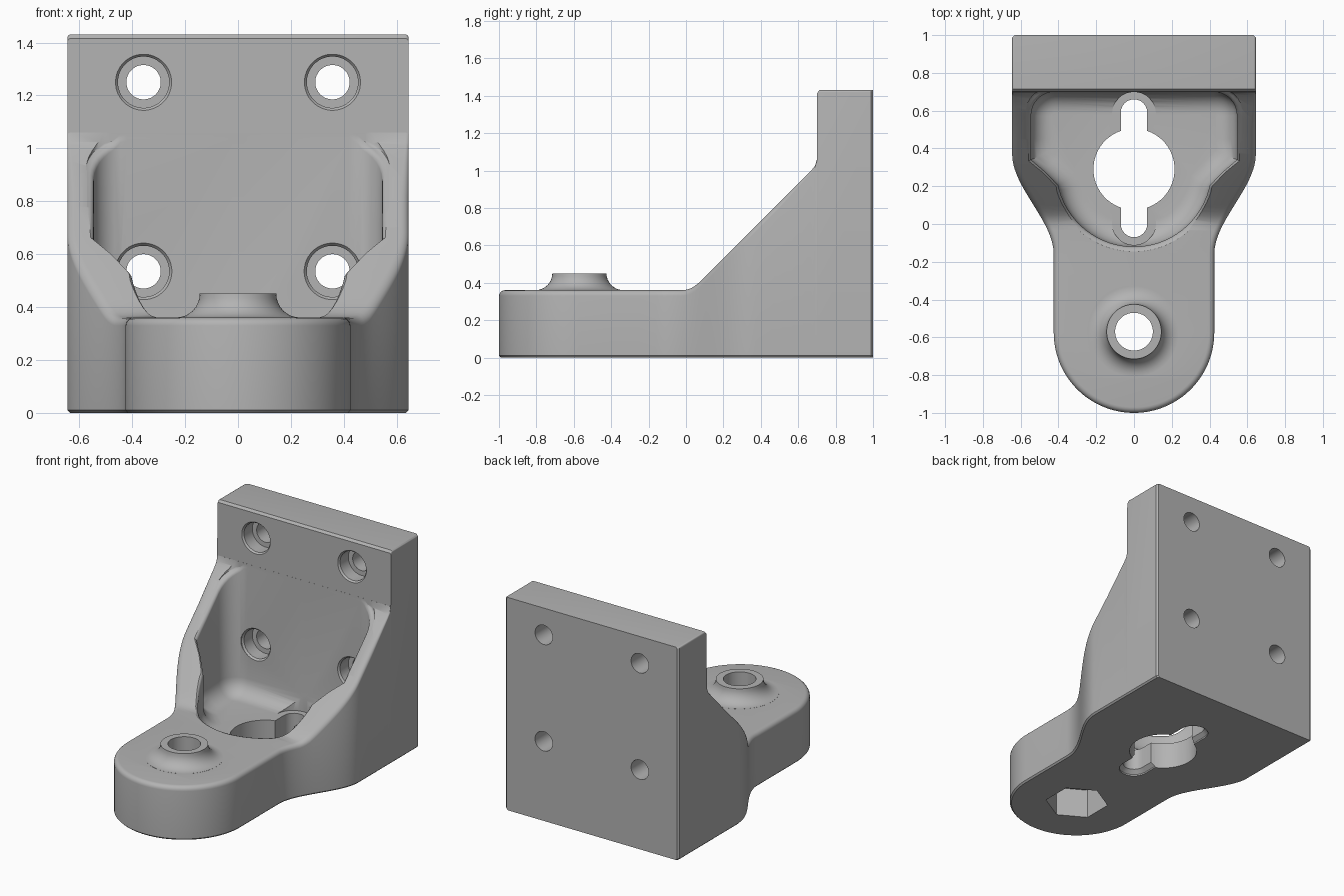
import bpy, bmesh, math
from mathutils import Vector

if "Cube" in bpy.data.objects:
    bpy.data.objects.remove(bpy.data.objects["Cube"])

grey = bpy.data.materials.new("light grey")
grey.diffuse_color = (0.45, 0.45, 0.45, 1)
grey.use_nodes = True
grey.node_tree.nodes["Principled BSDF"].inputs["Base Color"].default_value = grey.diffuse_color


def loft(name, rings, paired=False):
    """Skin equal-length rings; caps are n-gons, or strips pairing left with right."""
    bm = bmesh.new()
    vs = [[bm.verts.new(p) for p in ring] for ring in rings]
    n = len(vs[0])
    for a, b in zip(vs, vs[1:]):
        for j in range(n):
            k = (j + 1) % n
            bm.faces.new((a[j], a[k], b[k], b[j]))
    for r in (vs[0], vs[-1]):
        if paired:
            for j in range(n // 2 - 1):
                bm.faces.new((r[j], r[j + 1], r[n - 2 - j], r[n - 1 - j]))
        else:
            bm.faces.new(r)
    bmesh.ops.recalc_face_normals(bm, faces=bm.faces)
    me = bpy.data.meshes.new(name)
    bm.to_mesh(me)
    bm.free()
    ob = bpy.data.objects.new(name, me)
    bpy.context.collection.objects.link(ob)
    me.materials.append(grey)
    return ob


def circle(x, y, z, r, n=48, axis='z'):
    out = []
    for k in range(n):
        a = 2 * math.pi * (k + 0.5) / n
        c, s = r * math.cos(a), r * math.sin(a)
        out.append((x + c, y + s, z) if axis == 'z' else (x + c, y, z + s))
    return out


def capsule(y0, y1, r, z, n=12):
    pts = []
    for cy, start in ((y1, 0), (y0, math.pi)):
        for k in range(n + 1):
            a = start + math.pi * k / n
            pts.append((r * math.cos(a), cy + r * math.sin(a), z))
    return pts


def combine(body, tool, op):
    m = body.modifiers.new(op, 'BOOLEAN')
    m.operation, m.object, m.solver = op, tool, 'EXACT'
    bpy.context.view_layer.objects.active = body
    bpy.ops.object.modifier_apply(modifier=m.name)
    bpy.data.objects.remove(tool)


# side profile: height of the top surface along y
KEYS = [(-3, .36), (-.01, .36), (.02, .367), (.05, .384), (.08, .41), (.67, 1.0),
        (.69, 1.025), (.70, 1.06), (.7005, 1.06), (.7015, 1.415), (.715, 1.43), (3, 1.43)]


def height(y):
    for (a, za), (b, zb) in zip(KEYS, KEYS[1:]):
        if y <= b:
            return za + (zb - za) * (y - a) / (b - a)


def width(y):
    t = min(max((y + .16) / .53, 0), 1)
    return .425 + .22 * t * t * (3 - 2 * t)


def edge_radius(y):
    return .03 + (.012 - .03) * min(max((y - .5) / .18, 0), 1)


# bracket body: cross-sections from the rounded toe to the back plate
stations = []
for k in range(24):
    a = math.radians(3 + 87 * k / 23)
    stations.append((.425 * math.sin(a), -.575 - .425 * math.cos(a), math.sin(a), -math.cos(a)))
ys = [-.4, -.25] + [-.16 + .53 * k / 28 for k in range(29)]
ys += [.45, .5, .56, .62, .67, .68, .69, .70, .7005, .7015, .715, .988]
for y in ys:
    slope = (width(y + .001) - width(y - .001)) / .002
    n = Vector((1, -slope)).normalized()
    stations.append((width(y), y, n.x, n.y))
stations.append((.633, 1.0, 1, 0))

rings = []
for x, y, nx, ny in stations:
    r = edge_radius(y)
    steps = [(.01, 0), (0, .01)]
    half = [(x - d * nx, y - d * ny, z) for d, z in steps]
    for k in range(6):
        t = math.pi / 2 * k / 5
        d = r * (1 - math.cos(t))
        yi = y - d * ny
        half.append((x - d * nx, yi, height(yi) - r * (1 - math.sin(t))))
    rings.append(half + [(-px, py, pz) for px, py, pz in reversed(half)])
body = loft("mounting_bracket", rings, paired=True)

# flared boss on the toe
prof = [(.24, .3), (.24, .3605)]
for k in range(9):
    t = math.pi / 2 * k / 8
    prof.append((.235 - .09 * math.sin(t), .4505 - .09 * math.cos(t)))
BY = -.57
combine(body, loft("boss", [circle(0, BY, z, r) for r, z in prof]), 'UNION')

# pocket between the side walls, with filleted floor and rounded rim
FLOOR, FIL, RIM = .18, .11, .03
half = [Vector((.02, .70))]
for k in range(9):
    a = math.pi / 2 * (1 - k / 8)
    half.append(Vector((.42 + .125 * math.cos(a), .575 + .125 * math.sin(a))))
half += [Vector((.545, .45)), Vector((.545, .34)), Vector((.475, .28))]
for k in range(20):
    a = math.radians(-12 - 76 * k / 19)
    half.append(Vector((.41 * math.cos(a), .29 + .41 * math.sin(a))))
plan = half + [Vector((-p.x, p.y)) for p in reversed(half)]
norms = []
for i, p in enumerate(plan):
    e = [(p - plan[i - 1]).normalized(), (plan[(i + 1) % len(plan)] - p).normalized()]
    n1, n2 = [Vector((-d.y, d.x)) for d in e]
    norms.append((n1 + n2) / (1 + n1.dot(n2)))


def pocket_ring(off, zfun):
    out = []
    for p, n in zip(plan, norms):
        q = p + n * off
        out.append((q.x, min(q.y, .70), zfun(min(p.y, .70))))
    return out


rings = []
for k in range(7):
    t = math.pi / 2 * k / 6
    rings.append(pocket_ring(-FIL * (1 - math.sin(t)),
                             lambda y, t=t: FLOOR + FIL * (1 - math.cos(t))))
for k in range(5):
    t = math.radians(80) * k / 4
    rings.append(pocket_ring(RIM * (1 - math.cos(t)),
                             lambda y, t=t: height(y) - RIM * (1 - math.sin(t))))
rings.append(pocket_ring(.032, lambda y: height(y) + .006))
rings.append(pocket_ring(.032, lambda y: 1.5))
combine(body, loft("pocket_cutter", rings), 'DIFFERENCE')

# keyhole opening in the floor: round centre, slot, and screw head recesses
combine(body, loft("centre_cutter", [circle(0, .29, z, .215) for z in (-.1, .35)]), 'DIFFERENCE')
combine(body, loft("slot_cutter", [capsule(.0, .59, r, z) for r, z in
                                   ((.095, -.1), (.095, .01), (.07, .035), (.07, .4))]), 'DIFFERENCE')
for y in (.005, .583):
    combine(body, loft("recess_cutter", [circle(0, y, z, .116) for z in (.179, .5)]), 'DIFFERENCE')

# bolt hole through the boss, hexagonal nut pocket underneath
combine(body, loft("bolt_cutter", [circle(0, BY, z, .1) for z in (-.1, .7)]), 'DIFFERENCE')
combine(body, loft("nut_cutter", [circle(0, BY, z, .2, 6) for z in (-.1, .2)]), 'DIFFERENCE')

# four counterbored screw holes in the back plate
SCREW = [(.107, .61), (.107, .70), (.097, .712), (.097, .80), (.065, .80), (.065, 1.1)]
for x in (-.357, .357):
    for z in (.535, 1.25):
        combine(body, loft("screw_cutter", [circle(x, y, z, r, 40, 'y') for r, y in SCREW]),
                'DIFFERENCE')

# smooth shading with crisp edges
bpy.ops.object.select_all(action='DESELECT')
body.select_set(True)
bpy.context.view_layer.objects.active = body
bpy.ops.object.shade_smooth_by_angle(angle=math.radians(35))
